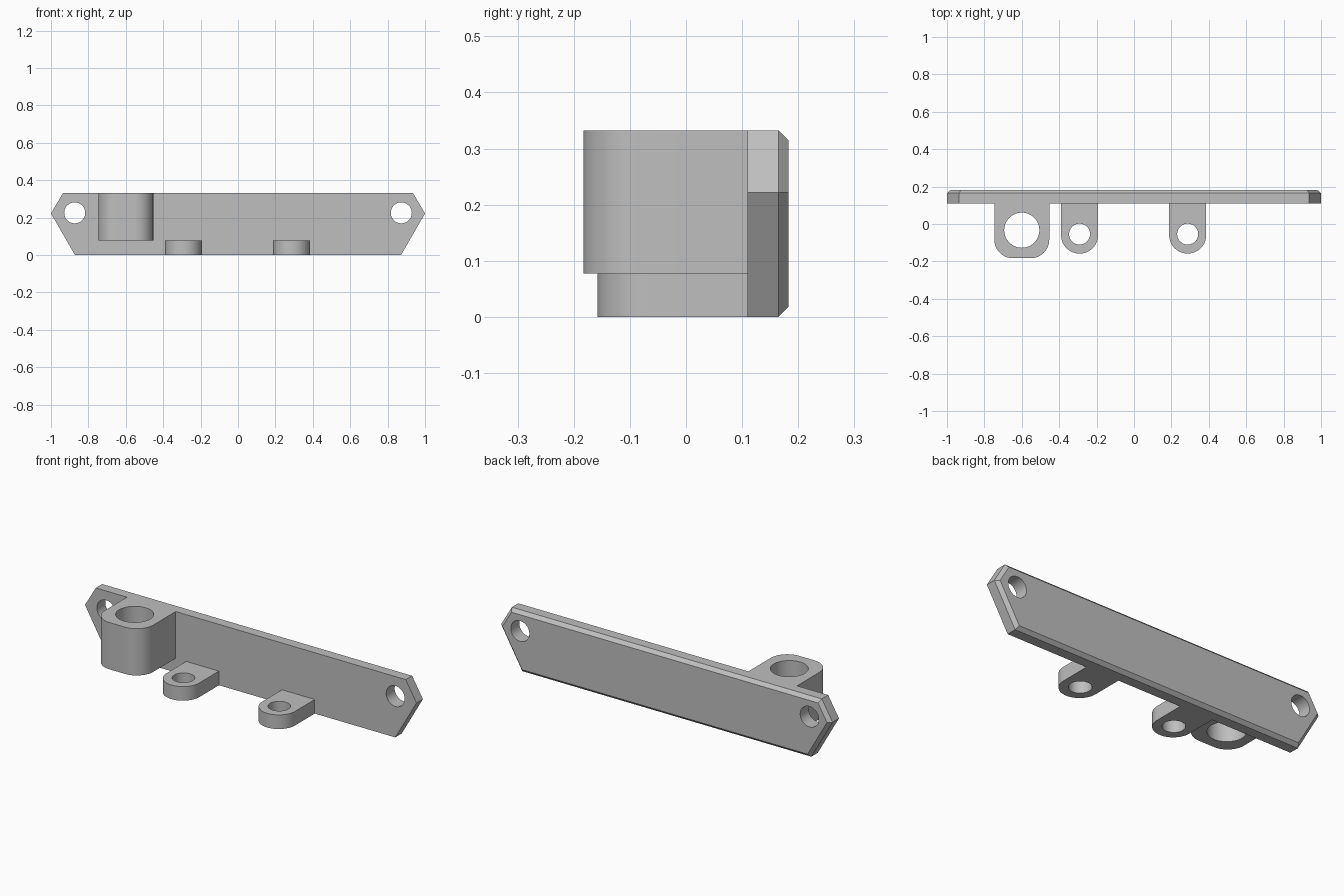
import bpy
import bmesh
from math import sin, cos, pi, radians
from mathutils import Matrix

if "Cube" in bpy.data.objects:
    bpy.data.objects.remove(bpy.data.objects["Cube"], do_unlink=True)

grey = bpy.data.materials.new("plain grey")
grey.use_nodes = True
colour = (0.52, 0.52, 0.52, 1)
grey.diffuse_color = colour
grey.node_tree.nodes["Principled BSDF"].inputs["Base Color"].default_value = colour

FRONT, BACK = 0.11, 0.183   # plate faces along y
CHAMFER = 0.018
TOP = 0.332


def prism(name, points, vector, chamfer=0):
    """Extrude a closed outline; optionally chamfer the rim of the far end."""
    bm = bmesh.new()
    face = bm.faces.new([bm.verts.new(p) for p in points])
    new = bmesh.ops.extrude_face_region(bm, geom=[face])["geom"]
    bmesh.ops.translate(bm, vec=vector, verts=[g for g in new if isinstance(g, bmesh.types.BMVert)])
    bmesh.ops.recalc_face_normals(bm, faces=bm.faces)
    if chamfer:
        rim = [g for g in new if isinstance(g, bmesh.types.BMEdge)]
        bmesh.ops.bevel(bm, geom=rim, offset=chamfer, segments=1, affect='EDGES')
    mesh = bpy.data.meshes.new(name)
    bm.to_mesh(mesh)
    bm.free()
    mesh.materials.append(grey)
    obj = bpy.data.objects.new(name, mesh)
    bpy.context.collection.objects.link(obj)
    return obj


def drill(obj, centre, radius, along_y=False):
    """Cut a round through-hole."""
    bm = bmesh.new()
    turn = Matrix.Rotation(radians(90), 4, 'X') if along_y else Matrix()
    bmesh.ops.create_cone(bm, cap_ends=True, segments=64, radius1=radius, radius2=radius,
                          depth=1, matrix=Matrix.Translation(centre) @ turn)
    mesh = bpy.data.meshes.new("hole_cutter")
    bm.to_mesh(mesh)
    bm.free()
    mesh.materials.append(grey)
    cutter = bpy.data.objects.new("hole_cutter", mesh)
    cutter.hide_render = True
    bpy.context.collection.objects.link(cutter)
    mod = obj.modifiers.new("hole", 'BOOLEAN')
    mod.operation = 'DIFFERENCE'
    mod.solver = 'EXACT'
    mod.object = cutter
    bpy.context.view_layer.objects.active = obj
    bpy.ops.object.modifier_apply(modifier=mod.name)
    bpy.data.objects.remove(cutter, do_unlink=True)


def smooth(obj):
    bpy.ops.object.select_all(action='DESELECT')
    obj.select_set(True)
    bpy.context.view_layer.objects.active = obj
    bpy.ops.object.shade_smooth_by_angle(angle=radians(30))


def lug(name, x, half_width, tip, corner, bottom, top, hole_y, hole_radius):
    """Tab with rounded front corners and a vertical hole."""
    steps = 16
    points = [(x - half_width, FRONT, bottom)]
    for side, start in ((-1, pi), (1, 1.5 * pi)):
        for i in range(steps + 1):
            a = start + i / steps * pi / 2
            points.append((x + side * (half_width - corner) + corner * cos(a),
                           tip + corner + corner * sin(a), bottom))
    points.append((x + half_width, FRONT, bottom))
    obj = prism(name, points, (0, 0, top - bottom))
    drill(obj, (x, hole_y, (bottom + top) / 2), hole_radius)
    smooth(obj)


# Mounting plate with pointed ends and a chamfered back rim
half = [(0.872, 0), (1, 0.222), (0.935, TOP)]
outline = half + [(-x, z) for x, z in reversed(half)]
plate = prism("mounting_plate", [(x, FRONT, z) for x, z in outline], (0, BACK - FRONT, 0), CHAMFER)
for side in (-1, 1):
    drill(plate, (side * 0.873, 0.15, 0.225), 0.056, along_y=True)
smooth(plate)

# Tall socket and two low eyelets on the front
lug("tall_socket", -0.6, 0.147, -0.183, 0.1, 0.077, TOP, -0.033, 0.094)
for name, x in (("right_eyelet", -0.291), ("left_eyelet", 0.287)):
    lug(name, x, 0.099, -0.158, 0.0985, 0, 0.077, -0.054, 0.056)
